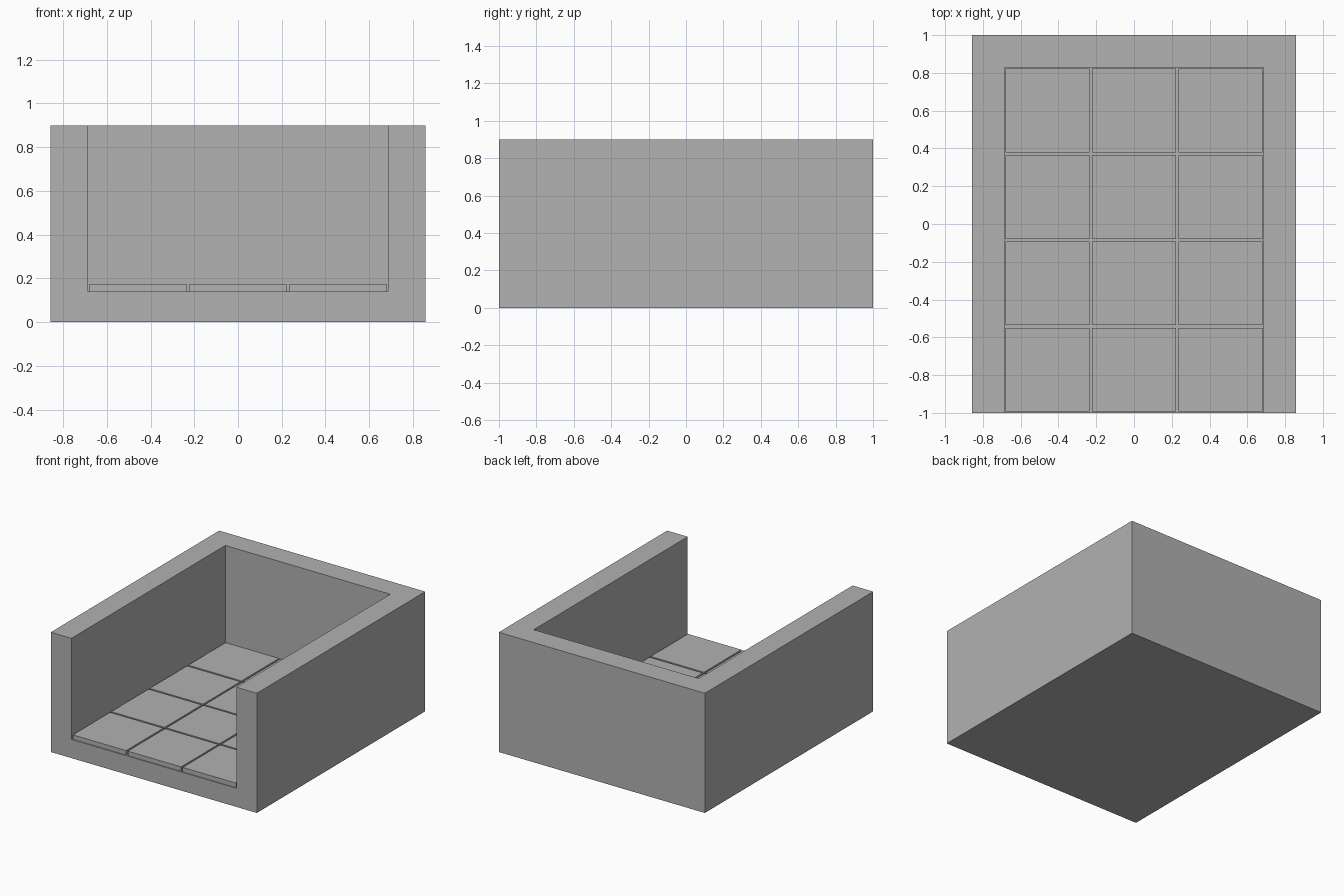
import bpy

if "Cube" in bpy.data.objects:
    bpy.data.objects.remove(bpy.data.objects["Cube"], do_unlink=True)

# Overall sizes
HALF_W, HALF_L, HEIGHT = 0.857, 1.0, 0.9
WALL = 0.171
FLOOR_Z, TILE_Z = 0.14, 0.174
COLS, ROWS, GAP = 3, 4, 0.014
IN_X = HALF_W - WALL
IN_Y = HALF_L - WALL

# Single stone colour
stone = bpy.data.materials.new("stone_grey")
stone.use_nodes = True
GREY = (0.445, 0.445, 0.445, 1.0)
stone.diffuse_color = GREY
stone.node_tree.nodes["Principled BSDF"].inputs["Base Color"].default_value = GREY


def box(name, low, high):
    """Axis-aligned box between two corners."""
    centre = [(a + b) / 2 for a, b in zip(low, high)]
    bpy.ops.mesh.primitive_cube_add(size=1, location=centre)
    ob = bpy.context.object
    ob.name = name
    ob.scale = [b - a for a, b in zip(low, high)]
    bpy.ops.object.transform_apply(location=False, rotation=False, scale=True)
    ob.data.materials.append(stone)
    return ob


# Three-sided wall and floor slab, hollowed from one block
walls = box("walls_and_base", (-HALF_W, -HALF_L, 0), (HALF_W, HALF_L, HEIGHT))
cutter = box("interior_cutter", (-IN_X, -HALF_L - 1, FLOOR_Z), (IN_X, IN_Y, HEIGHT + 1))
cutter.hide_render = True
cut = walls.modifiers.new("hollow", "BOOLEAN")
cut.operation = "DIFFERENCE"
cut.solver = "EXACT"
cut.object = cutter
bpy.context.view_layer.objects.active = walls
bpy.ops.object.modifier_apply(modifier=cut.name)
bpy.data.objects.remove(cutter, do_unlink=True)

# Floor tiles with open grooves between them
step_x = 2 * IN_X / COLS
step_y = (IN_Y + HALF_L) / ROWS
for row in range(ROWS):
    for col in range(COLS):
        x = -IN_X + col * step_x
        y = -HALF_L + row * step_y
        box(f"floor_tile_{row + 1}_{col + 1}",
            (x + GAP / 2, y + GAP / 2, FLOOR_Z),
            (x + step_x - GAP / 2, y + step_y - GAP / 2, TILE_Z))
